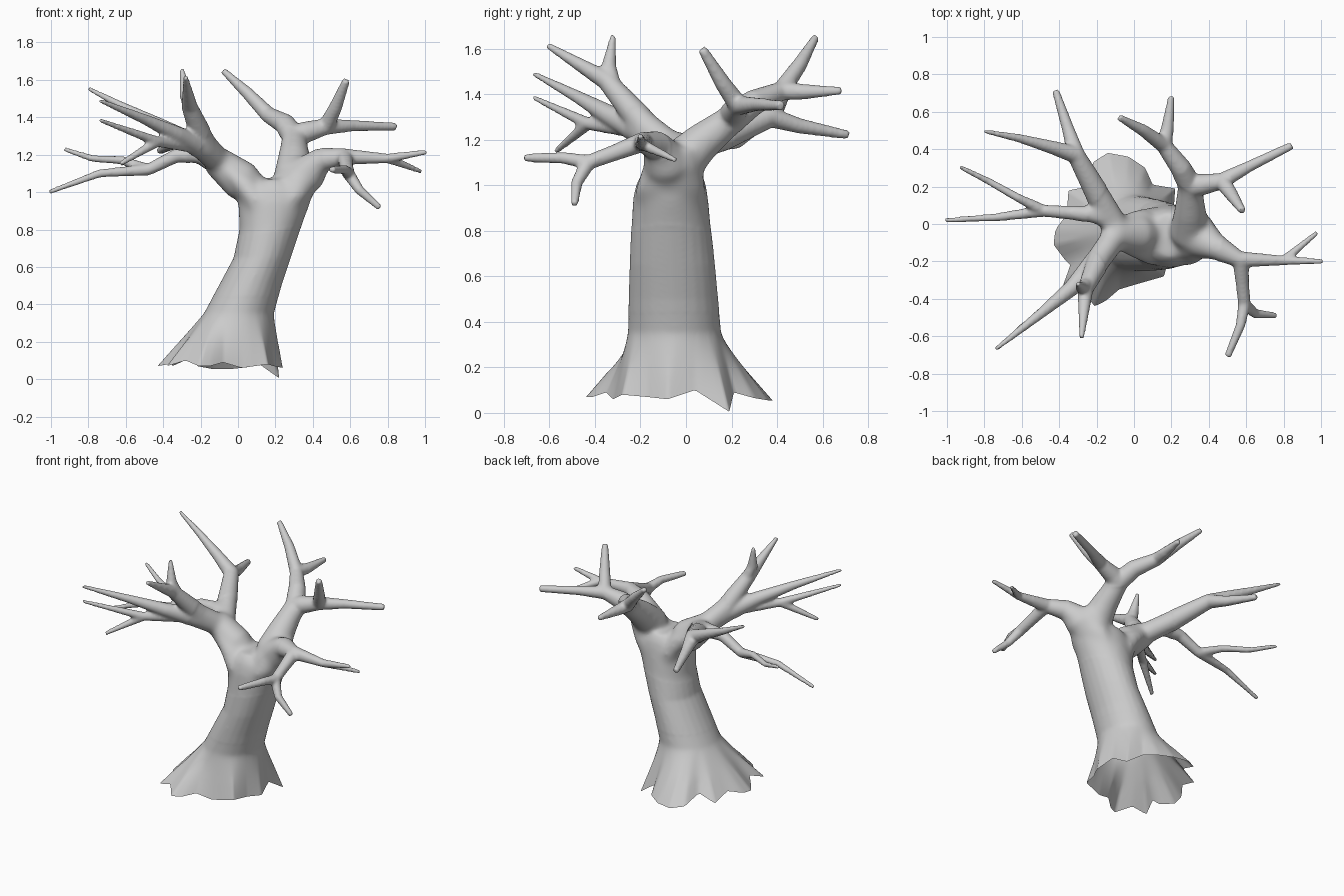
import bpy, bmesh, math
from mathutils import Vector

if "Cube" in bpy.data.objects:
    bpy.data.objects.remove(bpy.data.objects["Cube"])

bark = bpy.data.materials.new("pale_grey_bark")
bark.use_nodes = True
bark.diffuse_color = (0.6, 0.6, 0.6, 1)
bark.node_tree.nodes["Principled BSDF"].inputs["Base Color"].default_value = (0.6, 0.6, 0.6, 1)

bm = bmesh.new()
SIDES = 24


def skin_rings(rings):
    """Join rings of vertices into a closed tube."""
    for low, high in zip(rings, rings[1:]):
        for i in range(SIDES):
            j = (i + 1) % SIDES
            bm.faces.new((low[i], low[j], high[j], high[i]))
    bm.faces.new(rings[0][::-1])
    bm.faces.new(rings[-1])


def ring(centre, across, along):
    verts = []
    for i in range(SIDES):
        angle = math.tau * i / SIDES
        verts.append(bm.verts.new(centre + across * math.cos(angle) + along * math.sin(angle)))
    return verts


def bole(*sections):
    """Upright oval loft: height, centre x, centre y, half width, half depth."""
    skin_rings([ring(Vector((x, y, z)), Vector((w, 0, 0)), Vector((0, d, 0)))
                for z, x, y, w, d in sections])


def branch(*points):
    """Round tapering limb through points given as x, y, z, radius."""
    centres = [Vector(p[:3]) for p in points]
    rings = []
    last = len(points) - 1
    across = None
    for i, point in enumerate(points):
        direction = (centres[min(i + 1, last)] - centres[max(i - 1, 0)]).normalized()
        if across is None:
            across = direction.orthogonal()
        across = (across - direction * across.dot(direction)).normalized()
        rings.append(ring(centres[i], across * point[3], direction.cross(across) * point[3]))
    skin_rings(rings)


# Leaning trunk and the two shoulders it divides into
bole((.2, -.07, -.05, .25, .23), (.34, 0, -.05, .19, .207), (.5, .065, -.055, .168, .197),
     (.65, .13, -.06, .153, .188), (.8, .17, -.065, .163, .177),
     (.95, .195, -.068, .195, .165), (1.02, .2, -.065, .17, .15), (1.07, .19, -.06, .09, .12))
bole((.85, .14, -.065, .1, .15), (.97, .09, -.065, .095, .157), (1.07, .02, -.055, .11, .13),
     (1.15, -.07, -.05, .08, .09))
bole((.85, .22, -.065, .1, .15), (.98, .295, -.068, .105, .155), (1.08, .325, -.06, .12, .13),
     (1.16, .34, -.04, .09, .1))

# Right main limb
fork = (-.12, -.05, 1.17, .082)
branch((.1, -.06, 1, .08), (.02, -.055, 1.06, .11), fork, (-.16, -.04, 1.19, .05))
# Front pair, one tip forward and one upright
front_fork = (-.26, -.35, 1.46, .043)
branch((-.1, -.06, 1.16, .07), (-.18, -.18, 1.26, .066), front_fork, (-.28, -.61, 1.615, .014))
branch((-.24, -.31, 1.41, .035), (-.28, -.34, 1.52, .034), (-.3, -.32, 1.66, .012))
# Long diagonal branch with a forked twig under it
branch((-.1, -.07, 1.16, .07), (-.19, -.19, 1.235, .066), (-.33, -.34, 1.31, .044),
       (-.5, -.48, 1.39, .028), (-.74, -.67, 1.49, .012))
twig_fork = (-.43, -.43, 1.27, .028)
branch((-.2, -.2, 1.23, .03), twig_fork, (-.74, -.67, 1.385, .012))
branch(twig_fork, (-.63, -.57, 1.15, .014))
# Low outer pair
side_fork = (-.48, .07, 1.12, .032)
branch((-.1, 0, 1.17, .055), (-.2, .05, 1.2, .05), (-.33, .06, 1.195, .038), side_fork,
       (-.74, .035, 1.1, .022), (-1.01, .02, 1, .013))
branch(side_fork, (-.62, .14, 1.17, .023), (-.78, .23, 1.18, .019), (-.93, .305, 1.23, .013))
# Back pair
back_fork = (-.31, .37, 1.3, .048)
branch((-.08, -.04, 1.14, .07), (-.19, .15, 1.21, .066), back_fork, (-.35, .5, 1.26, .034),
       (-.42, .715, 1.22, .02))
branch(back_fork, (-.44, .41, 1.37, .036), (-.62, .46, 1.46, .023), (-.8, .495, 1.555, .012))

# Left main limb, rising towards the back
limb_fork = (.3, .2, 1.29, .066)
branch((.28, -.06, 1, .08), (.3, -.045, 1.08, .11), (.3, .07, 1.19, .086), limb_fork)
# Back tips
rear_fork = (.16, .42, 1.415, .043)
branch(limb_fork, (.25, .3, 1.365, .056), rear_fork, (.05, .5, 1.53, .033), (-.08, .57, 1.65, .018))
branch(rear_fork, (.18, .52, 1.41, .034), (.2, .685, 1.415, .017))
# Outer tips
outer_fork = (.47, .23, 1.35, .044)
branch(limb_fork, (.36, .21, 1.32, .058), outer_fork, (.62, .31, 1.355, .03), (.845, .42, 1.35, .022))
branch(outer_fork, (.52, .16, 1.45, .036), (.58, .07, 1.6, .021))
# Low side branch with a small fork at its end
low_fork = (.57, -.19, 1.19, .044)
end_fork = (.8, -.195, 1.18, .026)
branch((.3, -.07, 1, .07), (.37, -.085, 1.1, .105), (.45, -.13, 1.175, .068), low_fork, end_fork,
       (1.01, -.2, 1.215, .014))
branch(end_fork, (.98, -.045, 1.11, .013))
# Drooping front branch
droop_fork = (.59, -.43, 1.1, .034)
branch(low_fork, (.58, -.32, 1.14, .036), droop_fork, (.57, -.54, 1.12, .026), (.5, -.71, 1.12, .019))
branch(droop_fork, (.65, -.48, 1.01, .026), (.76, -.49, .915, .017))

bmesh.ops.recalc_face_normals(bm, faces=bm.faces)
mesh = bpy.data.meshes.new("bare_tree")
bm.to_mesh(mesh)
bm.free()
mesh.materials.append(bark)
tree = bpy.data.objects.new("bare_tree", mesh)
bpy.context.scene.collection.objects.link(tree)

# Fuse the limbs and soften the joints
bpy.context.view_layer.objects.active = tree
tree.select_set(True)
fuse = tree.modifiers.new("fuse", "REMESH")
fuse.mode = "VOXEL"
fuse.voxel_size = .01
soften = tree.modifiers.new("soften", "SMOOTH")
soften.factor = .5
soften.iterations = 7
for name in ("fuse", "soften"):
    bpy.ops.object.modifier_apply(modifier=name)

# Cut the trunk open and flare its rim into ragged roots
bm = bmesh.new()
bm.from_mesh(mesh)
bmesh.ops.bisect_plane(bm, geom=bm.verts[:] + bm.edges[:] + bm.faces[:],
                       plane_co=(0, 0, .34), plane_no=(0, 0, 1), clear_inner=True)
hub = Vector((-.06, -.03, 0))
outline = [(-.43, -.11, .07), (-.37, -.19, .08), (-.34, -.22, .11), (-.38, -.33, .07),
           (-.28, -.35, .1), (-.21, -.44, .07), (-.15, -.41, .07), (-.08, -.35, .09),
           (.02, -.32, .06), (.16, -.28, .08), (.19, -.17, .07), (.24, -.08, .06), (.21, .04, .1),
           (.22, .19, .005), (.1, .21, .09), (.06, .3, .065), (-.03, .36, .055), (-.14, .38, .055),
           (-.22, .33, .07), (-.24, .2, .12), (-.35, .18, .07), (-.36, .05, .11), (-.42, -.03, .08)]


def polar(p):
    return math.atan2(p.y - hub.y, p.x - hub.x)


roots = sorted((Vector(p) for p in outline), key=polar)


def root_rim(angle):
    """Point of the root outline in the given direction from the hub."""
    for a, b in zip(roots, roots[1:] + roots[:1]):
        span = (polar(b) - polar(a)) % math.tau
        part = (angle - polar(a)) % math.tau
        if part <= span:
            return a.lerp(b, part / span)
    return roots[0]


rim_edges = [e for e in bm.edges if e.is_boundary]
rim = {v for e in rim_edges for v in e.verts}
STEPS = 10
columns = {}
for v in rim:
    start, end = v.co.copy(), root_rim(polar(v.co))
    columns[v] = [v] + [bm.verts.new(start.lerp(end, s / STEPS)) for s in range(1, STEPS + 1)]
for e in rim_edges:
    left, right = (columns[v] for v in e.verts)
    for s in range(STEPS):
        bm.faces.new((left[s], right[s], right[s + 1], left[s + 1]))

# Blend the crown where the limbs part, and the top of the root flare
crown = Vector((.1, -.06, 1.12))
blends = (([v for v in bm.verts if (v.co - crown).length < .38], 22),
          ([v for v in bm.verts if .2 < v.co.z < .44], 14))
for verts, passes in blends:
    for _ in range(passes):
        bmesh.ops.smooth_vert(bm, verts=verts, factor=.5,
                              use_axis_x=True, use_axis_y=True, use_axis_z=True)
bmesh.ops.recalc_face_normals(bm, faces=bm.faces)
bm.to_mesh(mesh)
bm.free()
bpy.ops.object.shade_smooth_by_angle(angle=math.radians(60))
